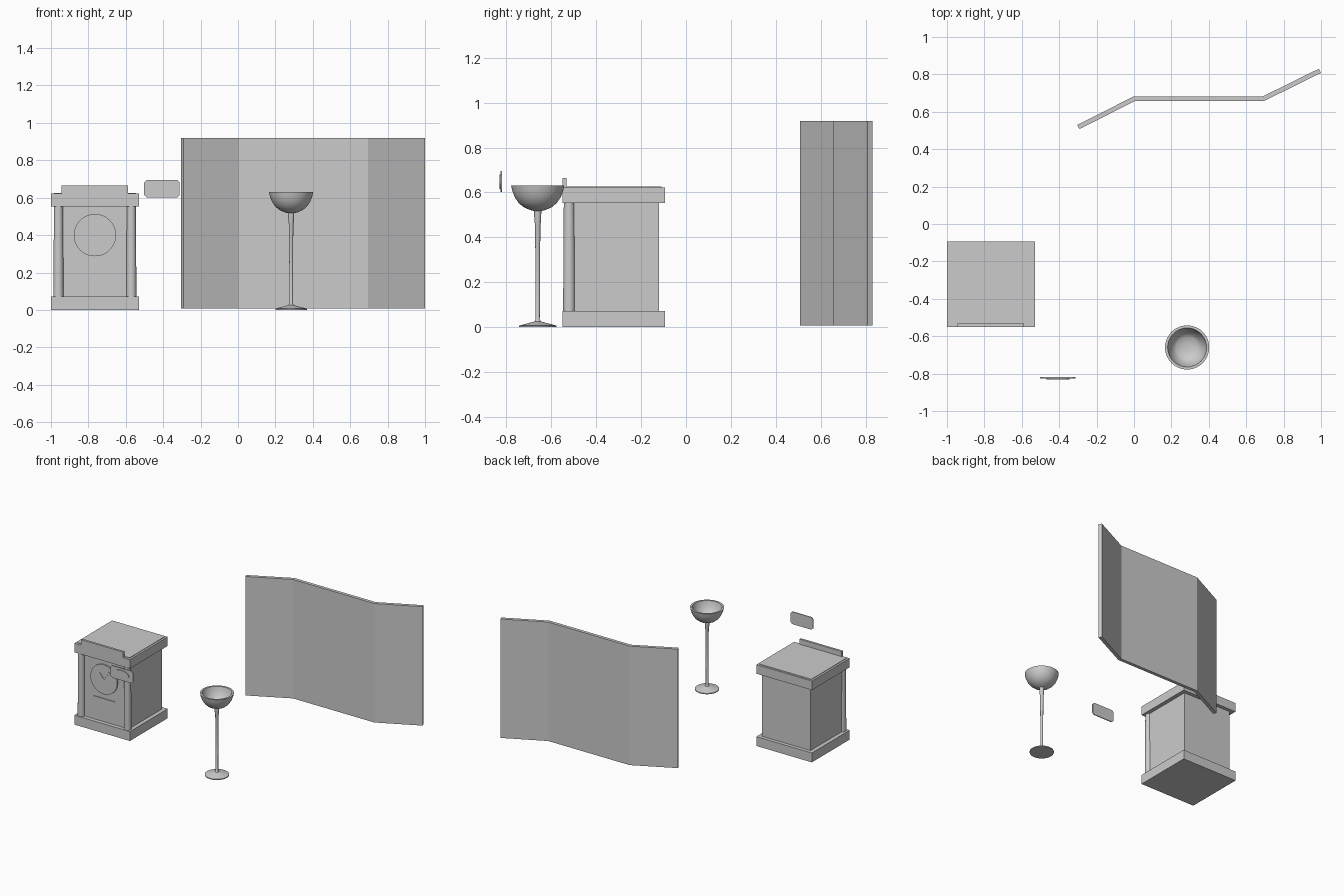
import bpy, bmesh, math
from mathutils import Vector

if "Cube" in bpy.data.objects:
    bpy.data.objects.remove(bpy.data.objects["Cube"])


def finish(name, bm, smooth=False):
    bmesh.ops.recalc_face_normals(bm, faces=bm.faces)
    me = bpy.data.meshes.new(name)
    bm.to_mesh(me)
    bm.free()
    ob = bpy.data.objects.new(name, me)
    bpy.context.collection.objects.link(ob)
    if smooth:
        bpy.ops.object.select_all(action='DESELECT')
        ob.select_set(True)
        bpy.context.view_layer.objects.active = ob
        bpy.ops.object.shade_smooth_by_angle(angle=math.radians(35))
    return ob


def prism(name, pts, direction, smooth=False):
    """Extrude a closed outline of 3D points along a direction."""
    bm = bmesh.new()
    f = bm.faces.new([bm.verts.new(p) for p in pts])
    r = bmesh.ops.extrude_face_region(bm, geom=[f])
    bmesh.ops.translate(bm, vec=direction,
                        verts=[v for v in r['geom'] if isinstance(v, bmesh.types.BMVert)])
    return finish(name, bm, smooth)


def box(name, x0, x1, y0, y1, z0, z1):
    return prism(name, [(x0, y0, z0), (x1, y0, z0), (x1, y1, z0), (x0, y1, z0)], (0, 0, z1 - z0))


def ellipse(cx, y, cz, rx, rz, n=48):
    return [(cx + rx * math.cos(2 * math.pi * i / n), y, cz + rz * math.sin(2 * math.pi * i / n))
            for i in range(n)]


def lathe(name, profile, cx, cy, n=48):
    """Spin an (r, z) profile around a vertical axis."""
    bm = bmesh.new()
    vs = [bm.verts.new((r, 0, z)) for r, z in profile]
    es = [bm.edges.new(e) for e in zip(vs, vs[1:])]
    bmesh.ops.spin(bm, geom=vs + es, axis=(0, 0, 1), cent=(0, 0, 0),
                   angle=2 * math.pi, steps=n, use_duplicate=False)
    bmesh.ops.remove_doubles(bm, verts=bm.verts, dist=1e-5)
    bmesh.ops.translate(bm, vec=(cx, cy, 0), verts=bm.verts)
    return finish(name, bm, True)


# Clock cabinet: plinth, body, cornice, top plate and pediment
box("cabinet_plinth", -1.0, -0.53, -0.55, -0.093, 0, 0.072)
box("cabinet_body", -0.97, -0.56, -0.52, -0.12, 0.072, 0.553)
box("cabinet_cornice", -1.0, -0.53, -0.55, -0.093, 0.553, 0.622)
box("cabinet_top_plate", -0.985, -0.545, -0.533, -0.108, 0.622, 0.626)
box("cabinet_pediment", -0.943, -0.587, -0.55, -0.533, 0.622, 0.665)

# Round columns at the front corners
for side, x in (("left", -0.96), ("right", -0.57)):
    lathe("column_" + side, [(0, 0.07), (0.027, 0.07), (0.024, 0.555), (0, 0.555)], x, -0.52, 24)

# Clock dial, hands and the small panel below it
DX, DZ = -0.765, 0.40
prism("clock_dial", ellipse(DX, -0.52, DZ, 0.113, 0.113), (0, -0.010, 0), True)
for name, ang, length in (("hour_hand", 130, 0.055), ("minute_hand", 55, 0.08)):
    d = Vector((math.cos(math.radians(ang)), 0, math.sin(math.radians(ang))))
    s = Vector((-d.z, 0, d.x)) * 0.004
    c = Vector((DX, -0.53, DZ))
    prism(name, [c - s, c + d * length - s, c + d * length + s, c + s], (0, -0.003, 0))
box("front_panel", DX - 0.09, DX + 0.09, -0.525, -0.52, 0.155, 0.25)

# Floating plaque with clipped corners and a raised oval
px, pz, w, h, k = -0.407, 0.648, 0.095, 0.047, 0.014
outline = [(-w, -h + k), (-w + k, -h), (w - k, -h), (w, -h + k),
           (w, h - k), (w - k, h), (-w + k, h), (-w, h - k)]
prism("plaque", [(px + a, -0.818, pz + b) for a, b in outline], (0, -0.007, 0))
prism("plaque_oval", ellipse(px, -0.825, pz, 0.062, 0.032), (0, -0.006, 0), True)

# Tall goblet: foot, stem and hollow bowl
goblet = [(0, 0), (0.084, 0), (0.084, 0.007), (0.05, 0.016), (0.014, 0.026), (0.009, 0.035),
          (0.010, 0.25), (0.012, 0.46), (0.015, 0.47), (0.016, 0.517), (0.035, 0.522),
          (0.062, 0.534), (0.085, 0.553), (0.102, 0.578), (0.113, 0.606), (0.118, 0.63),
          (0.104, 0.63), (0.098, 0.605), (0.086, 0.578), (0.072, 0.558), (0.06, 0.548),
          (0.03, 0.540), (0, 0.538)]
lathe("goblet", goblet, 0.284, -0.66)

# Folding screen: four panels with mitred joints
front = [(-0.292, 0.508), (0.005, 0.657), (0.348, 0.657), (0.694, 0.657), (1.0, 0.808)]
back = [(-0.304, 0.530), (-0.001, 0.682), (0.348, 0.682), (0.688, 0.682), (0.988, 0.830)]
for i in range(4):
    quad = [front[i], front[i + 1], back[i + 1], back[i]]
    prism("screen_panel_%d" % (i + 1), [(x, y, 0.008) for x, y in quad], (0, 0, 0.91))
